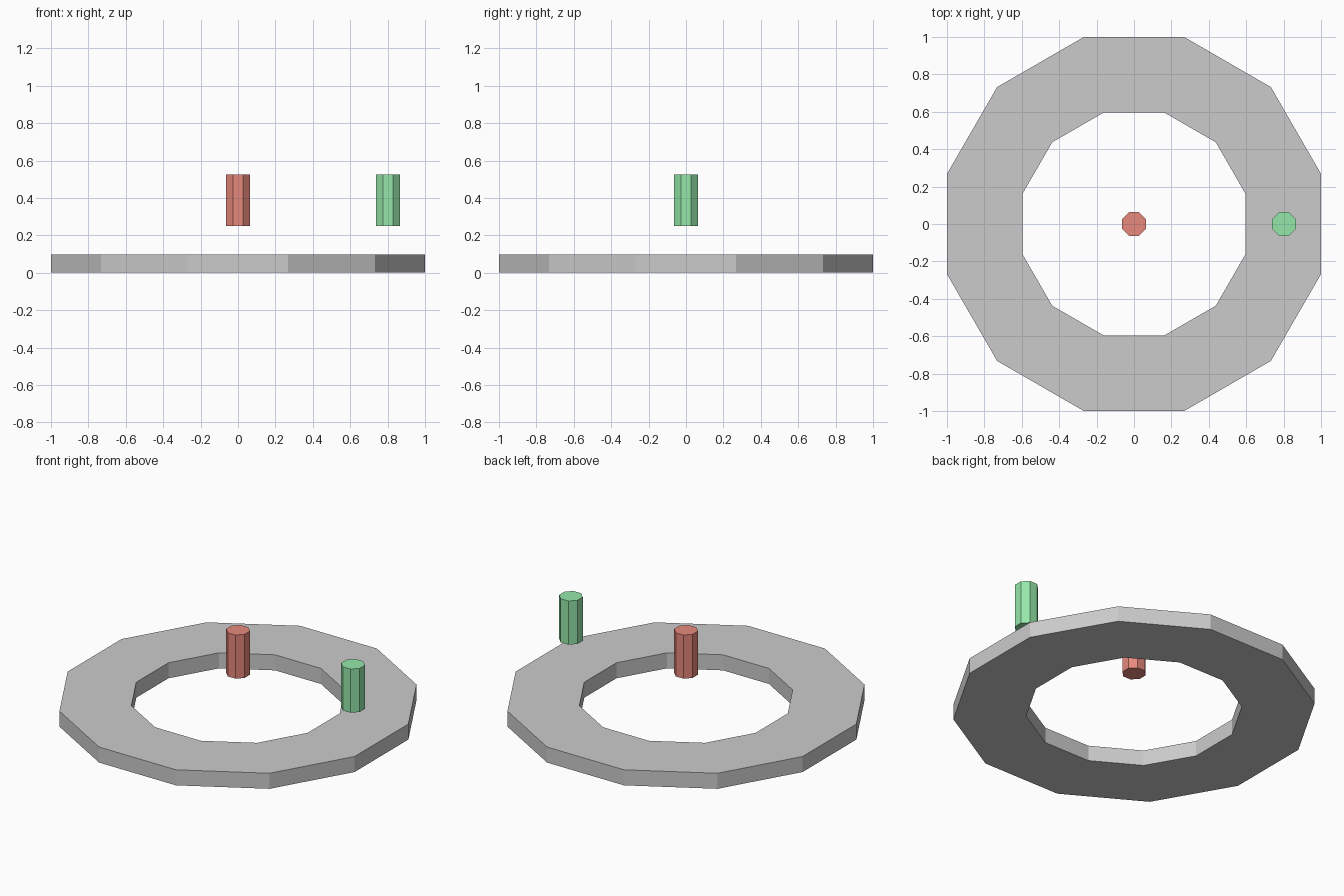
import bpy, bmesh
from math import cos, sin, pi

if "Cube" in bpy.data.objects:
    bpy.data.objects.remove(bpy.data.objects["Cube"])


def make_object(name, bm, location=(0, 0, 0), color=None):
    bmesh.ops.recalc_face_normals(bm, faces=bm.faces)
    mesh = bpy.data.meshes.new(name)
    bm.to_mesh(mesh)
    bm.free()
    obj = bpy.data.objects.new(name, mesh)
    obj.location = location
    bpy.context.collection.objects.link(obj)
    if color:
        mat = bpy.data.materials.new(name + "_color")
        mat.diffuse_color = color
        mat.use_nodes = True
        mat.node_tree.nodes["Principled BSDF"].inputs["Base Color"].default_value = mat.diffuse_color
        mesh.materials.append(mat)
    return obj


def polygon_loop(bm, sides, apothem, z):
    # regular polygon with flat sides facing the axes
    r = apothem / cos(pi / sides)
    angles = [2 * pi * (i + 0.5) / sides for i in range(sides)]
    return [bm.verts.new((r * cos(a), r * sin(a), z)) for a in angles]


def bridge(bm, a, b):
    n = len(a)
    for i in range(n):
        j = (i + 1) % n
        bm.faces.new((a[i], a[j], b[j], b[i]))


# Flat twelve-sided ring
def ring(name, sides, outer, inner, height):
    bm = bmesh.new()
    loops = [polygon_loop(bm, sides, r, z) for r, z in
             ((outer, 0), (outer, height), (inner, height), (inner, 0))]
    for i in range(4):
        bridge(bm, loops[i], loops[(i + 1) % 4])
    return make_object(name, bm)


# Octagonal floating peg
def peg(name, x, color, z0=0.25, z1=0.525, apothem=0.064):
    bm = bmesh.new()
    low = polygon_loop(bm, 8, apothem, z0)
    high = polygon_loop(bm, 8, apothem, z1)
    bridge(bm, low, high)
    bm.faces.new(low)
    bm.faces.new(high)
    return make_object(name, bm, (x, 0, 0), color)


ring("base_ring", 12, 1.0, 0.597, 0.098)
peg("center_peg", 0.0, (0.8, 0.25, 0.2, 1))
peg("rim_peg", 0.802, (0.3, 0.8, 0.4, 1))
